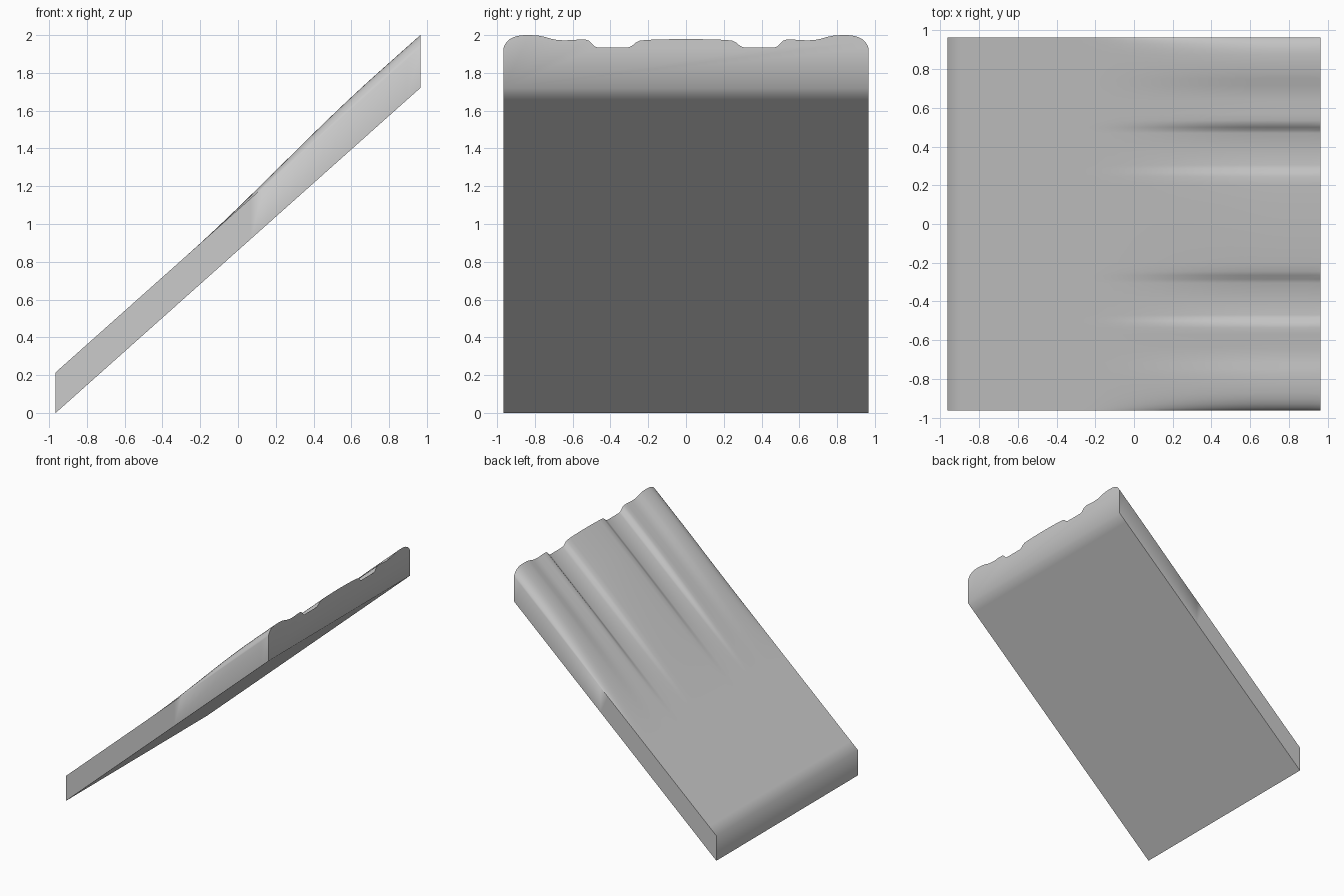
import bpy, bmesh

if "Cube" in bpy.data.objects:
    bpy.data.objects.remove(bpy.data.objects["Cube"])

HALF = 0.965      # half width and half run
RISE = 1.72       # rise of the underside
THICK = 0.215     # vertical thickness of the plain slab
ROWS = 28

# Half cross-section of the ridges: (y, height above the plain slab)
KEYS = [(0, 0.044), (0.10, 0.043), (0.20, 0.040), (0.245, 0.036), (0.265, 0.026),
        (0.285, 0.009), (0.305, 0.0), (0.39, 0.0), (0.47, 0.0), (0.485, 0.006),
        (0.50, 0.022), (0.515, 0.036), (0.535, 0.042), (0.57, 0.041),
        (0.64, 0.037), (0.68, 0.039), (0.715, 0.046), (0.75, 0.056),
        (0.785, 0.063), (0.83, 0.065), (0.875, 0.064), (0.905, 0.057),
        (0.93, 0.046), (0.948, 0.030), (0.959, 0.014), (HALF, 0.0)]
profile = [(-y, h) for y, h in reversed(KEYS[1:])] + KEYS


def fade(x):
    """Ridges grow smoothly out of the plain lower half."""
    t = min(max((x + 0.27) / 1.0, 0), 1)
    return t * t * (3 - 2 * t)


# Sloped slab: one closed section per row, joined lengthwise
bm = bmesh.new()
sections = []
for i in range(ROWS + 1):
    x = -HALF + 2 * HALF * i / ROWS
    base = RISE * i / ROWS
    ring = [bm.verts.new((x, y, base + THICK + h * fade(x))) for y, h in profile]
    ring += [bm.verts.new((x, y, base)) for y in (HALF, -HALF)]
    sections.append(ring)
for a, b in zip(sections, sections[1:]):
    n = len(a)
    for j in range(n):
        k = (j + 1) % n
        bm.faces.new((a[j], a[k], b[k], b[j]))
bm.faces.new(sections[0])
bm.faces.new(sections[-1])
bmesh.ops.recalc_face_normals(bm, faces=bm.faces)

mesh = bpy.data.meshes.new("ridged_ramp")
bm.to_mesh(mesh)
bm.free()
ramp = bpy.data.objects.new("ridged_ramp", mesh)
bpy.context.collection.objects.link(ramp)

# Single grey colour
grey = bpy.data.materials.new("light_grey")
grey.diffuse_color = (0.6, 0.6, 0.6, 1)
grey.use_nodes = True
grey.node_tree.nodes["Principled BSDF"].inputs["Base Color"].default_value = grey.diffuse_color
mesh.materials.append(grey)

# Smooth ridges and lower lip, sharp sides
bpy.context.view_layer.objects.active = ramp
ramp.select_set(True)
bpy.ops.object.shade_smooth_by_angle(angle=0.96)
